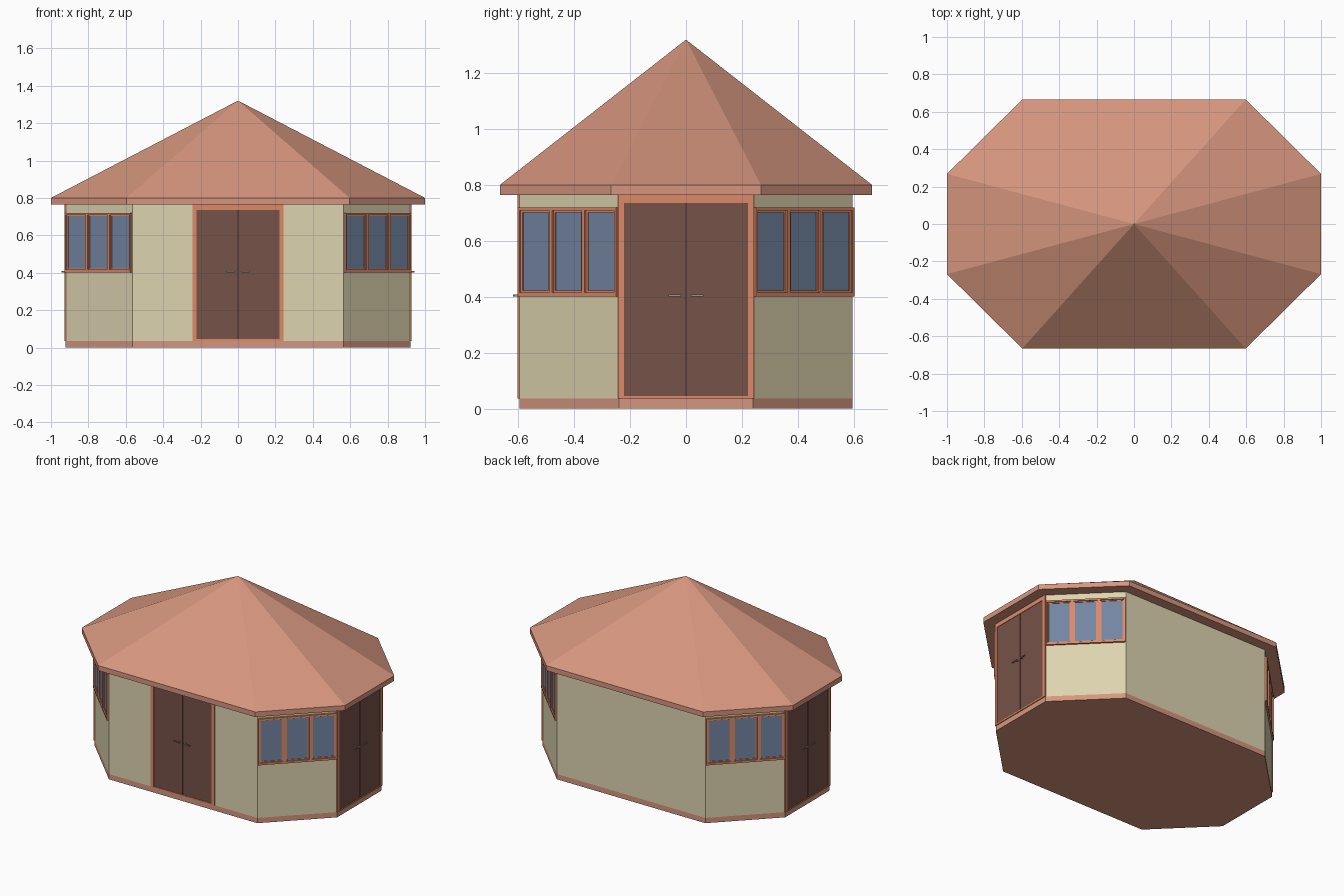
import bpy, bmesh, math
from mathutils import Vector

cube = bpy.data.objects.get("Cube")
if cube:
    bpy.data.objects.remove(cube, do_unlink=True)


def material(name, *rgb):
    col = [((c / 255 + 0.055) / 1.055) ** 2.4 for c in rgb] + [1]
    m = bpy.data.materials.new(name)
    m.use_nodes = True
    m.diffuse_color = col
    m.node_tree.nodes["Principled BSDF"].inputs["Base Color"].default_value = col
    return m


TILE = material("terracotta", 214, 150, 126)
WALL = material("cream plaster", 222, 212, 176)
WOOD = material("orange wood", 220, 138, 104)
DOOR = material("dark brown wood", 118, 82, 72)
GLASS = material("blue glass", 116, 134, 164)
METAL = material("handle metal", 165, 150, 130)
GAP = material("door gap", 60, 42, 40)


def finish(name, bm, mat):
    bmesh.ops.recalc_face_normals(bm, faces=bm.faces)
    me = bpy.data.meshes.new(name)
    bm.to_mesh(me)
    bm.free()
    me.materials.append(mat)
    ob = bpy.data.objects.new(name, me)
    bpy.context.collection.objects.link(ob)
    return ob


def octagon(name, mat, x, y, cx, cy, z0, z1, apex=None):
    """Elongated octagonal prism, optionally topped by a pyramid."""
    quarter = [(cx, y), (x, cy)]
    ring = quarter + [(px, -py) for px, py in reversed(quarter)]
    ring += [(-px, -py) for px, py in quarter]
    ring += [(-px, py) for px, py in reversed(quarter)]
    bm = bmesh.new()
    low = [bm.verts.new((px, py, z0)) for px, py in ring]
    high = [bm.verts.new((px, py, z1)) for px, py in ring]
    bm.faces.new(low)
    tip = bm.verts.new((0, 0, apex)) if apex else None
    for i in range(8):
        j = (i + 1) % 8
        bm.faces.new((low[i], low[j], high[j], high[i]))
        if tip:
            bm.faces.new((high[i], high[j], tip))
    if not tip:
        bm.faces.new(high)
    return finish(name, bm, mat)


def boxes(name, mat, centre, angle, parts):
    """Boxes on a wall: along-range, height-range, outward-range."""
    n = Vector((math.cos(angle), math.sin(angle), 0))
    u = Vector((-n.y, n.x, 0))
    bm = bmesh.new()
    for u0, u1, z0, z1, d0, d1 in parts:
        for v in bmesh.ops.create_cube(bm, size=1)["verts"]:
            a, b, c = v.co + Vector((0.5, 0.5, 0.5))
            along, out, z = u0 + a * (u1 - u0), d0 + b * (d1 - d0), z0 + c * (z1 - z0)
            v.co = Vector((*centre, z)) + u * along + n * out
    return finish(name, bm, mat)


# Shell
X, Y, CX, CY = 0.922, 0.596, 0.564, 0.24
octagon("base_plinth", TILE, X, Y, CX, CY, 0, 0.036)
octagon("walls", WALL, X, Y, CX, CY, 0.036, 0.768)
octagon("roof", TILE, 1.0, 0.666, 0.597, 0.268, 0.765, 0.80, 1.32)


# Double doors on the front and both ends
def double_door(side, centre, angle, half):
    w, top, sill = half - 0.022, 0.736, 0.045
    boxes(side + "_door_frame", WOOD, centre, angle, [
        (-half, -w, 0.036, 0.766, -0.01, 0.006),
        (w, half, 0.036, 0.766, -0.01, 0.006),
        (-w, w, top, 0.766, -0.01, 0.006),
        (-w, w, 0.036, sill, -0.01, 0.006)])
    boxes(side + "_door_gap", GAP, centre, angle, [(-0.006, 0.006, sill, top, -0.01, 0.001)])
    boxes(side + "_door_leaves", DOOR, centre, angle, [
        (-w, -0.002, sill, top, -0.01, 0.003), (0.002, w, sill, top, -0.01, 0.003)])
    handle = []
    for s in (-1, 1):
        a, b = sorted((s * 0.018, s * 0.062))
        c, d = sorted((s * 0.018, s * 0.026))
        handle += [(a, b, 0.402, 0.409, 0.016, 0.022), (c, d, 0.402, 0.409, 0, 0.016)]
    boxes(side + "_door_handles", METAL, centre, angle, handle)


double_door("front", (0, -Y), -math.pi / 2, 0.243)
double_door("left", (X, 0), 0, 0.243)
double_door("right", (-X, 0), math.pi, 0.243)


# Three-pane windows on the four slanted walls
def window(side, sx, sy):
    centre = (sx * (X + CX) / 2, sy * (Y + CY) / 2)
    angle = math.atan2(sy, sx)
    half, z0, z1 = 0.248, 0.402, 0.72
    step = 2 * half / 3
    boxes(side + "_window_glass", GLASS, centre, angle, [(-half, half, z0, z1, -0.01, 0.001)])
    frame = [(-half, half, z0, z0 + 0.014, -0.01, 0.012),
             (-half, half, z1 - 0.012, z1, -0.01, 0.012)]
    for i in range(4):
        p = -half + i * step
        a, b = max(p - 0.008, -half), min(p + 0.008, half)
        frame.append((a, b, z0, z1, -0.01, 0.012))
    boxes(side + "_window_frame", WOOD, centre, angle, frame)
    sash = []
    for i in range(3):
        a, b = -half + i * step + 0.008, -half + (i + 1) * step - 0.008
        sash += [(a, a + 0.009, z0, z1, -0.01, 0.005), (b - 0.009, b, z0, z1, -0.01, 0.005),
                 (a, b, z0, z0 + 0.021, -0.01, 0.005), (a, b, z1 - 0.018, z1, -0.01, 0.005)]
    boxes(side + "_window_sashes", WOOD, centre, angle, sash)


for sy, depth in ((-1, "front"), (1, "back")):
    for sx, hand in ((1, "left"), (-1, "right")):
        window(depth + "_" + hand, sx, sy)
